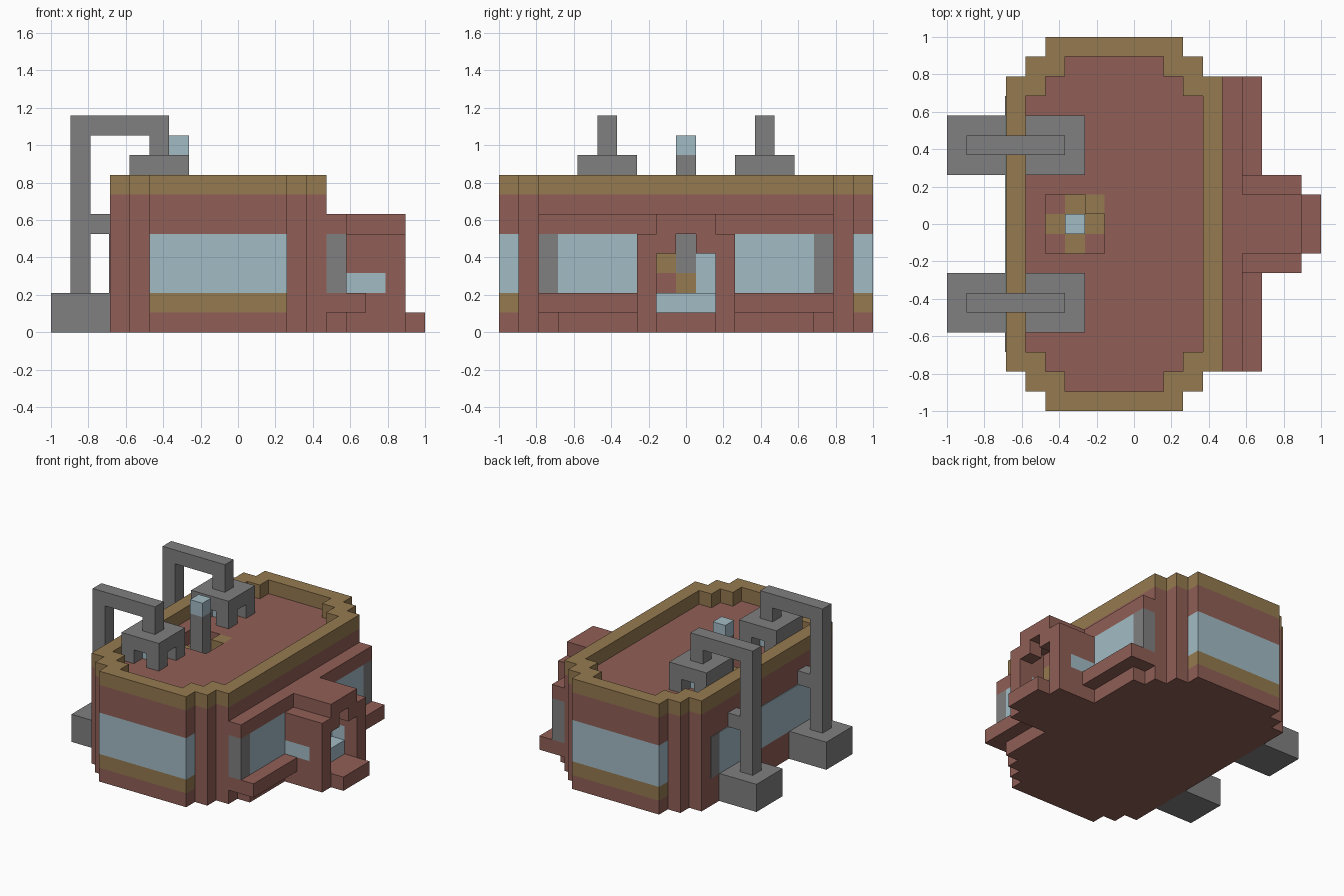
import bpy
import bmesh

if "Cube" in bpy.data.objects:
    bpy.data.objects.remove(bpy.data.objects["Cube"], do_unlink=True)

CELLS = 19            # cells along the longest side
UNIT = 2 / CELLS      # size of one cell
THIN = 0.05           # thickness of painted plates, in cells


def make_material(name, color):
    mat = bpy.data.materials.new(name)
    mat.use_nodes = True
    mat.diffuse_color = (*color, 1)
    shader = next(n for n in mat.node_tree.nodes if n.type == "BSDF_PRINCIPLED")
    shader.inputs["Base Color"].default_value = (*color, 1)
    shader.inputs["Roughness"].default_value = 0.9
    return mat


brick = make_material("brick red", (0.28, 0.114, 0.094))
gold = make_material("dull gold", (0.30, 0.194, 0.08))
gray = make_material("stone gray", (0.215, 0.215, 0.215))
glass = make_material("pale blue", (0.36, 0.50, 0.555))


def part(name, mat, boxes, mirror=False):
    """One object from boxes given as cell ranges (x, y, z), optionally mirrored front to back."""
    boxes = list(boxes)
    if mirror:
        boxes += [(x, (CELLS - y[1], CELLS - y[0]), z) for x, y, z in boxes]
    bm = bmesh.new()
    for x, y, z in boxes:
        cube = bmesh.ops.create_cube(bm, size=1)
        for v in cube["verts"]:
            for axis, (low, high) in enumerate((x, y, z)):
                cell = high if v.co[axis] > 0 else low
                v.co[axis] = cell * UNIT - (1 if axis < 2 else 0)
    mesh = bpy.data.meshes.new(name)
    bm.to_mesh(mesh)
    bm.free()
    mesh.materials.append(mat)
    obj = bpy.data.objects.new(name, mesh)
    bpy.context.collection.objects.link(obj)
    return obj


# Main hall, with a small square pit left open in the roof
part("hall", brick, [((3, 14), (2, 17), (0, 6))])
part("roof", brick, [
    ((3, 14), (2, 8), (6, 7)),
    ((3, 14), (11, 17), (6, 7)),
    ((3, 5), (8, 11), (6, 7)),
    ((8, 14), (8, 11), (6, 7)),
])
part("hall_shoulder", brick, [((4, 13), (1, 2), (0, 7))], mirror=True)

# Banded front and back ends
end_x, end_y = (5, 12), (0, 1)
part("end_wall", brick, [(end_x, end_y, (0, 1)), (end_x, end_y, (5, 7))], mirror=True)
part("end_sill", gold, [(end_x, end_y, (1, 2))], mirror=True)
part("end_window", glass, [(end_x, end_y, (2, 5))], mirror=True)

# Stepped parapet around the roof
rim = (7, 8)
part("parapet", gold, [
    (end_x, end_y, rim),
    ((4, 6), (1, 2), rim), ((11, 13), (1, 2), rim),
    ((3, 5), (2, 3), rim), ((12, 14), (2, 3), rim),
    ((3, 4), (3, 9.5), rim), ((13, 14), (3, 9.5), rim),
], mirror=True)

# Chimney standing in the pit
part("chimney", gray, [((6, 7), (9, 10), (6, 9))])
part("chimney_cap", glass, [((6, 7), (9, 10), (9, 10))])
part("pit_corner", gold, [((7, 8), (10, 11), (6, 7))])
part("pit_floor", gold, [
    ((x, x + 1), (y, y + 1), (6, 6 + THIN))
    for x, y in ((6, 8), (5, 9), (7, 9), (6, 10))
])

# Long window on the pipe side
window_z = (2, 5)
part("rear_window", glass, [((3 - THIN, 3), (4, 15), window_z)])
part("rear_window_frame", gray, [((3 - THIN, 3), (3, 4), window_z)], mirror=True)

# Tanks on the roof: a slab on four legs around a glass core
legs = [((x, x + 1), (y, y + 1), (7, 8)) for x in (4, 6) for y in (4, 6)]
part("roof_tank", gray, [((4, 7), (4, 7), (8, 9))] + legs, mirror=True)
part("tank_core", glass, [((5, 6), (5, 6), (7, 8))], mirror=True)

# Pipes running from the tanks down to ground blocks
pipe_y = (5, 6)
part("pipe", gray, [
    ((5, 6), pipe_y, (9, 10)),
    ((1, 6), pipe_y, (10, 11)),
    ((1, 2), pipe_y, (2, 10)),
    ((2, 3), pipe_y, (5, 6)),
], mirror=True)
part("ground_block", gray, [((0, 3), (4, 7), (0, 2))], mirror=True)

# Bay with windows on the entrance side
bay_x = (14, 15)
part("bay_wall", brick, [
    (bay_x, (3, 8), (0, 1)),
    (bay_x, (2, 8), (1, 2)),
    (bay_x, (7, 8), window_z),
    (bay_x, (2, 9.5), (5, 6)),
], mirror=True)
part("bay_window", glass, [(bay_x, (3, 7), window_z)], mirror=True)
part("bay_window_frame", gray, [(bay_x, (2, 3), window_z)], mirror=True)
part("bay_ledge", brick, [((15, 16), (2, 7), (1, 2))], mirror=True)

# Entrance porch with side walls, lintel and step
part("porch_wall", brick, [
    ((15, 18), (7, 8), (0, 2)),
    ((17, 18), (7, 8), (2, 3)),
    ((15, 18), (7, 8), (3, 5)),
    ((17, 18), (8, 9), (4, 5)),
], mirror=True)
part("porch_window", glass, [((15, 17), (7, 8), (2, 3))], mirror=True)
part("porch_roof", brick, [((15, 18), (8, 11), (5, 6))])
part("porch_floor", brick, [((14, 19), (8, 11), (0, 1))])

# Furnishing inside the doorway
inside = (14, 16)
part("door_step", glass, [((14, 17), (8, 11), (1, 2))])
part("door_panel", glass, [(inside, (10, 11), (2, 4))])
part("door_post", gray, [(inside, (9, 10), (3, 5))])
part("door_trim", gold, [(inside, (9, 10), (2, 3)), (inside, (8, 9), (3, 4))])
part("door_back", brick, [
    (inside, (8, 9), (2, 3)),
    (inside, (8, 9), (4, 5)),
    (inside, (10, 11), (4, 5)),
])
